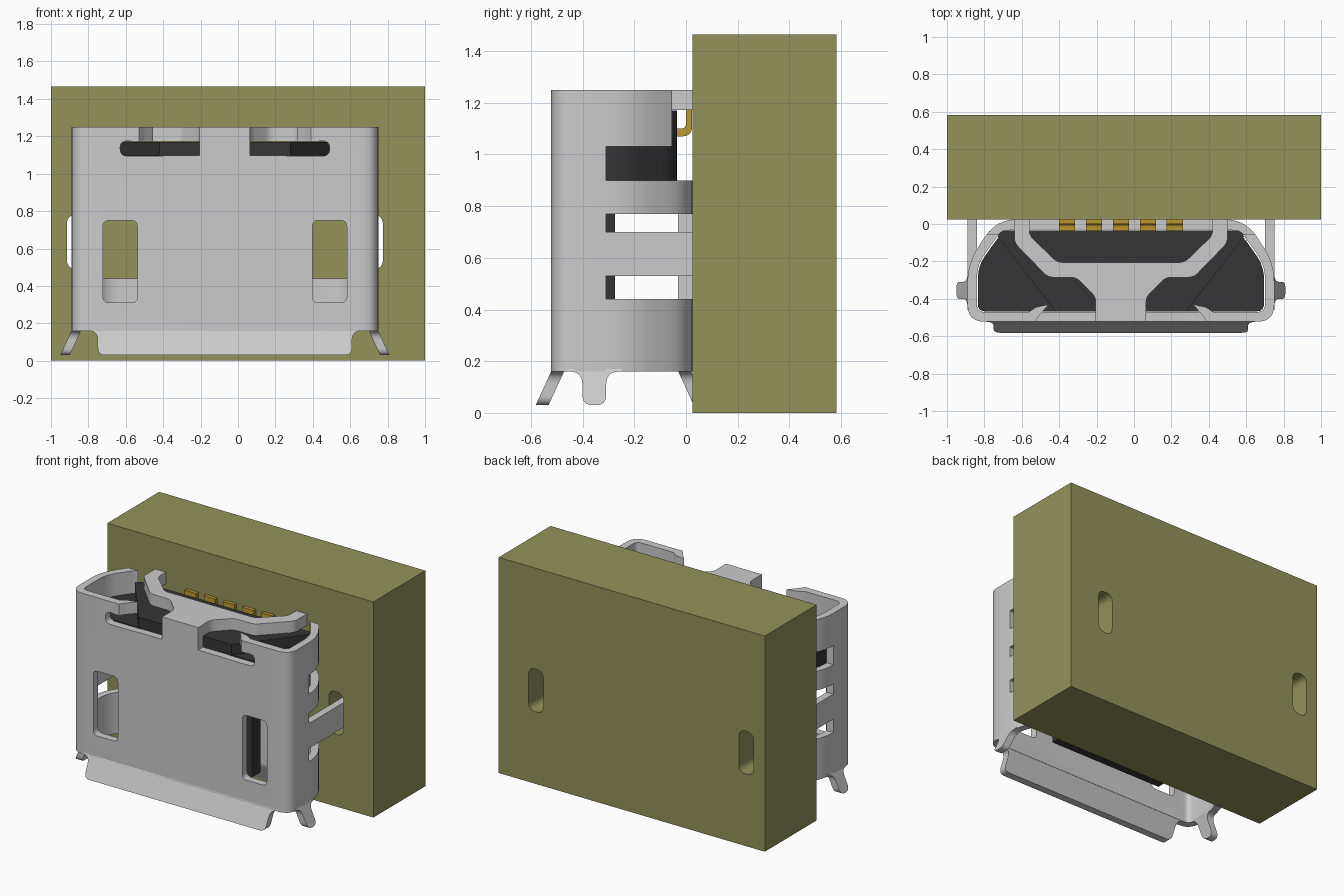
import bpy, bmesh, math
from mathutils import Vector

if "Cube" in bpy.data.objects:
    bpy.data.objects.remove(bpy.data.objects["Cube"])

CX = -0.07  # centre line of the socket


def material(name, rgb):
    m = bpy.data.materials.new(name)
    m.diffuse_color = (*rgb, 1)
    m.use_nodes = True
    m.node_tree.nodes["Principled BSDF"].inputs["Base Color"].default_value = m.diffuse_color
    return m


GREEN = material("board_olive", (0.29, 0.29, 0.105))
BLACK = material("black_plastic", (0.035, 0.035, 0.035))
GOLD = material("gold", (0.5, 0.32, 0.03))


def rounded(pts, n=6):
    """Points are (u, v) or (u, v, corner size); sized corners become curves."""
    out = []
    for i, p in enumerate(pts):
        c = Vector(p[:2])
        t = p[2] if len(p) > 2 else 0
        if not t:
            out.append(c)
            continue
        a = c + (Vector(pts[i - 1][:2]) - c).normalized() * t
        b = c + (Vector(pts[(i + 1) % len(pts)][:2]) - c).normalized() * t
        for k in range(n + 1):
            s = k / n
            out.append(a * (1 - s) ** 2 + c * 2 * s * (1 - s) + b * s * s)
    return out


def rect(u0, u1, v0, v1, t=0):
    return [(u0, v0, t), (u1, v0, t), (u1, v1, t), (u0, v1, t)]


def sym(half, c=CX):
    """Mirror a half profile about the line u = c."""
    right = [(c + p[0], *p[1:]) for p in half]
    left = [(c - p[0], *p[1:]) for p in reversed(half)]
    return right + left


def prism(name, pts, axis, a, b, mat=None, warp=None):
    """Extrude a rounded profile along an axis from a to b."""
    place = {'z': lambda u, v, w: (u, v, w),
             'y': lambda u, v, w: (u, w, v),
             'x': lambda u, v, w: (w, u, v)}[axis]
    prof = rounded(pts)
    bm = bmesh.new()
    rings = [[bm.verts.new(place(p.x, p.y, w)) for p in prof] for w in (a, b)]
    bm.faces.new(rings[0])
    bm.faces.new(rings[1])
    n = len(prof)
    for i in range(n):
        j = (i + 1) % n
        bm.faces.new((rings[0][i], rings[0][j], rings[1][j], rings[1][i]))
    if warp:
        for v in bm.verts:
            warp(v.co)
    bmesh.ops.recalc_face_normals(bm, faces=bm.faces)
    me = bpy.data.meshes.new(name)
    bm.to_mesh(me)
    bm.free()
    ob = bpy.data.objects.new(name, me)
    bpy.context.collection.objects.link(ob)
    if mat:
        me.materials.append(mat)
    return ob


def cut(ob, pts, axis, a, b):
    cutter = prism("cutter", pts, axis, a, b)
    cutter.hide_render = True
    mod = ob.modifiers.new("cut", 'BOOLEAN')
    mod.operation, mod.solver, mod.object = 'DIFFERENCE', 'EXACT', cutter
    bpy.context.view_layer.objects.active = ob
    bpy.ops.object.modifier_apply(modifier=mod.name)
    bpy.data.objects.remove(cutter)


def span(s, a, b):
    """Range a..b from the centre line on side s."""
    return sorted((CX + s * a, CX + s * b))


# circuit board with two slots for the shell legs
board = prism("circuit_board", rect(-1, 1, 0, 1.465), 'y', 0.025, 0.582, GREEN)
for s in (-1, 1):
    cut(board, rect(*span(s, 0.735, 0.845), 0.49, 0.78, 0.052), 'y', -0.1, 0.8)

# folded metal shell, hollow
inner = [(0.77, -0.47, 0.04), (0.77, -0.22, 0.07), (0.635, -0.03, 0.07)]
shell = prism("metal_shell", sym([(0.82, -0.522, 0.09), (0.82, -0.21, 0.1),
              (0.665, 0.025, 0.11)]), 'z', 0.16, 1.25)
cut(shell, sym(inner), 'z', 0, 2)
cut(shell, rect(-1.2, 1.2, -0.31, 0.1), 'z', 0.9, 1.03)
cut(shell, rect(-1.2, 1.2, -0.055, 0.1), 'z', 1.02, 1.4)
for s in (-1, 1):
    cut(shell, rect(*span(s, 0.468, 0.652), 0.31, 0.75, 0.035), 'y', -0.6, -0.42)
    cut(shell, rect(*span(s, 0.3, 0.56), 1.095, 1.175, 0.038), 'y', -0.6, -0.42)
    cut(shell, rect(*span(s, 0.135, 0.47), 1.097, 1.4), 'y', -0.6, -0.42)
    cut(shell, rect(*span(s, 0.465, 1.0), -0.31, 0.1), 'z', 0.44, 0.77)

# rear closing flap with two feet on the board
rear = prism("rear_flap", sym([(0.135, -0.522), (0.135, -0.39, 0.03), (0.24, -0.285, 0.03),
             (0.39, -0.285, 0.03), (0.57, -0.10, 0.03), (0.57, 0.025), (0.49, 0.025),
             (0.49, -0.06, 0.03), (0.34, -0.205, 0.03)]), 'z', 1.172, 1.25)

# flared lips around the mouth
def lip_profile(c, half, edge):
    return sym([(half, 0.03, 0.04), (half, 0.16, 0.05), (edge, 0.16), (edge, 0.17)], c)


def flare(axis, sign):
    def warp(co):
        co[axis] += sign * 0.46 * max(0, 0.16 - co.z)
    return warp


smooth = [shell, rear]
smooth.append(prism("front_lip", lip_profile(CX, 0.68, 0.735), 'y', -0.522, -0.472,
                    warp=flare(1, -1)))
smooth.append(prism("board_side_lip", lip_profile(CX, 0.46, 0.53), 'y', -0.03, 0.02,
                    warp=flare(1, 1)))
for s, side in ((-1, "left"), (1, "right")):
    smooth.append(prism(side + "_lip", lip_profile(-0.355, 0.046, 0.105), 'x',
                        *span(s, 0.77, 0.82), warp=flare(0, s)))
    # straight leg that drops into the board slot
    prism(side + "_leg", rect(-0.32, 0.3, 0.53, 0.70), 'x', *span(s, 0.77, 0.82))
    # small prong bent in from the front plate
    prong = [(0.50, -0.522), (0.50, -0.475), (0.455, -0.445), (0.385, -0.43),
             (0.43, -0.48), (0.46, -0.522)]
    prism(side + "_prong", [(CX + s * u, v) for u, v in prong], 'z', 1.172, 1.25)

# plastic insert: wide block, raised rear ridge and tongue
prism("insert_block", sym([(0.765, -0.467, 0.04), (0.765, -0.225, 0.07),
      (0.63, -0.035, 0.07)]), 'z', 0.8, 1.1, BLACK)
prism("insert_ridge", sym([(0.35, -0.467), (0.665, -0.06, 0.02), (0.63, -0.035)]),
      'z', 1.05, 1.17, BLACK)
prism("insert_tongue", rect(CX - 0.43, CX + 0.43, -0.36, -0.275), 'z', 0.25, 0.85, BLACK)

# five bent contacts soldered to the board
for i in range(5):
    x = CX + (i - 2) * 0.144
    smooth.append(prism("contact_%d" % (i + 1), [(-0.06, 1.07), (0.024, 1.07, 0.04),
                  (0.024, 1.18), (0.0, 1.18), (0.0, 1.1, 0.02), (-0.06, 1.1)],
                  'x', x - 0.043, x + 0.043, GOLD))

# soft bends, sharp edges
bpy.ops.object.select_all(action='DESELECT')
for ob in smooth:
    ob.select_set(True)
bpy.context.view_layer.objects.active = shell
bpy.ops.object.shade_smooth_by_angle(angle=math.radians(30))
